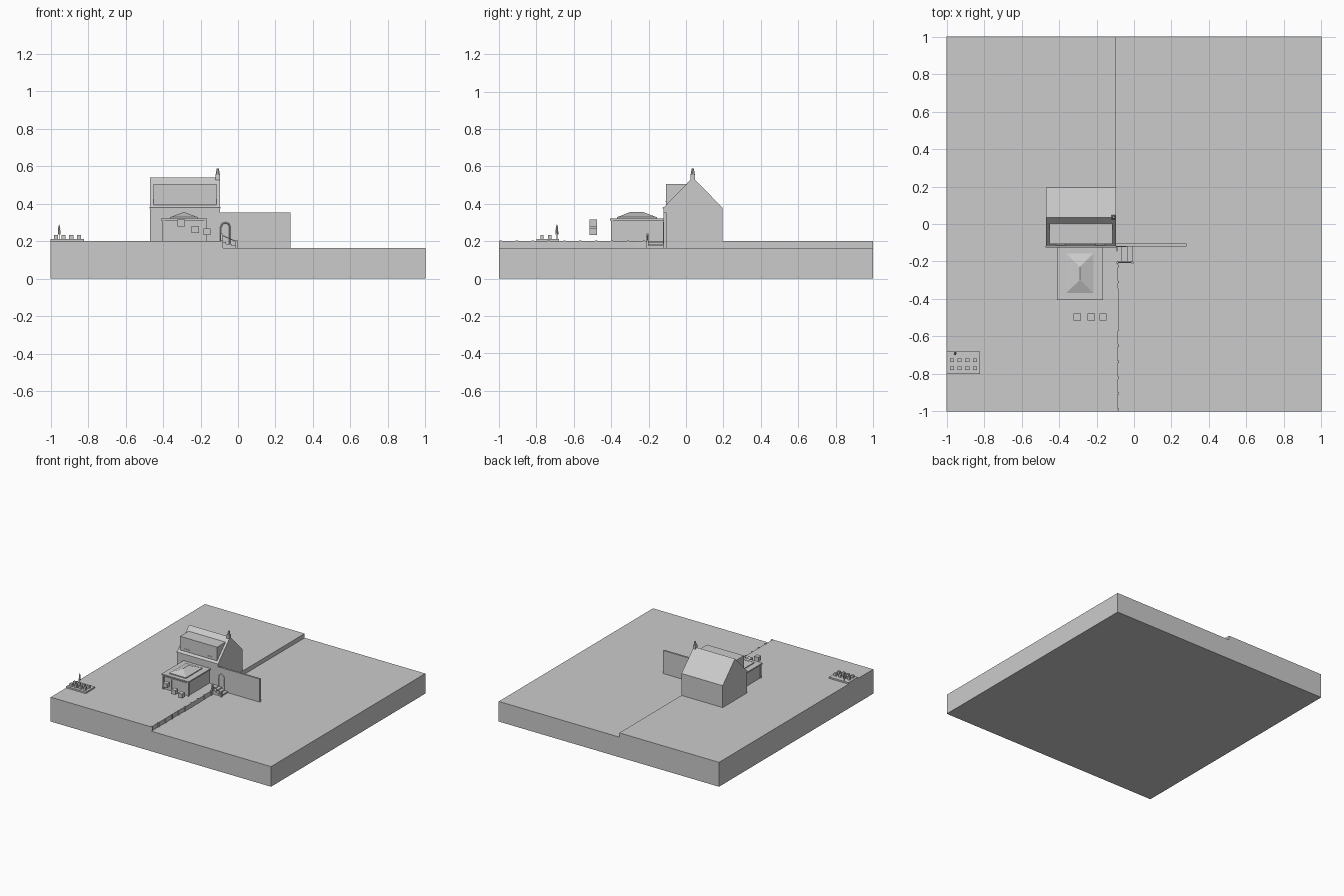
import bpy, random
random.seed(4)


def mesh(name, verts, faces):
    me = bpy.data.meshes.new(name)
    me.from_pydata(verts, [], faces)
    me.update()
    ob = bpy.data.objects.new(name, me)
    bpy.context.collection.objects.link(ob)
    return ob


def loft(name, a, b):
    n = len(a)
    faces = [tuple(range(n))[::-1], tuple(range(n, 2 * n))]
    faces += [(i, (i + 1) % n, n + (i + 1) % n, n + i) for i in range(n)]
    return mesh(name, list(a) + list(b), faces)


def box(name, x0, x1, y0, y1, z0, z1):
    r = [(x0, y0), (x1, y0), (x1, y1), (x0, y1)]
    return loft(name, [(x, y, z0) for x, y in r], [(x, y, z1) for x, y in r])


def along_x(name, pts, x0, x1):
    return loft(name, [(x0, y, z) for y, z in pts], [(x1, y, z) for y, z in pts])


def along_y(name, pts, y0, y1):
    pts = pts[::-1]
    return loft(name, [(x, y0, z) for x, z in pts], [(x, y1, z) for x, z in pts])


def cone(name, x, y, z0, z1, r0, r1, n=8):
    bpy.ops.mesh.primitive_cone_add(vertices=n, radius1=r0, radius2=r1, depth=z1 - z0,
                                    location=(x, y, (z0 + z1) / 2))
    bpy.context.object.name = name


# stepped ground with an uneven front terrace edge
G, L = 0.2, 0.165
edge = [(-0.085 + random.uniform(-0.003, 0.003), -1 + 0.08 * i) for i in range(10)]
edge += [(-0.085, -0.2), (-0.095, -0.12), (-0.095, 1)]
outline = [(-1, -1)] + edge + [(-1, 1)]
box("lower_ground", -1, 1, -1, 1, 0, L)
loft("upper_terrace", [(x, y, L) for x, y in outline], [(x, y, G) for x, y in outline])
for i in range(10):
    y = -0.99 + i * 0.085
    box("terrace_edge_stone", -0.091, -0.081, y - 0.006, y + 0.006, L, G + 0.004)

# house with gable ends
along_x("house", [(-0.12, G), (0.195, G), (0.195, 0.38), (0.036, 0.54), (-0.12, 0.38)],
        -0.47, -0.096)
along_x("front_eave", [(-0.126, 0.374), (-0.118, 0.374), (-0.118, 0.383), (-0.126, 0.38)],
        -0.472, -0.094)

# flat-topped dormer
along_x("dormer", [(-0.108, 0.395), (-0.106, 0.392), (0.002, 0.5), (0.002, 0.506), (-0.108, 0.506)],
        -0.45, -0.115)
for x in (-0.39, -0.18):
    box("dormer_sill", x - 0.025, x + 0.025, -0.111, -0.107, 0.412, 0.416)

# chimney with pot
box("chimney", -0.121, -0.097, 0.024, 0.048, 0.51, 0.557)
cone("chimney_pot", -0.108, 0.036, 0.557, 0.588, 0.011, 0.006)

# front extension
box("extension_walls", -0.4, -0.175, -0.395, -0.12, G, 0.315)
for x in (-0.405, -0.18):
    box("extension_corner_post", x, x + 0.012, -0.402, -0.39, G, 0.315)
box("extension_roof", -0.411, -0.165, -0.405, -0.12, 0.312, 0.322)
for x in (-0.326, -0.25):
    box("door_frame", x - 0.002, x + 0.002, -0.398, -0.394, G, 0.3)
box("door_head", -0.39, -0.185, -0.398, -0.394, 0.298, 0.303)

# hipped roof lantern
box("lantern_kerb", -0.363, -0.214, -0.37, -0.155, 0.322, 0.329)
mesh("roof_lantern",
     [(-0.36, -0.367, 0.329), (-0.217, -0.367, 0.329), (-0.217, -0.158, 0.329),
      (-0.36, -0.158, 0.329), (-0.289, -0.298, 0.356), (-0.289, -0.23, 0.356)],
     [(0, 1, 4), (1, 2, 5, 4), (2, 3, 5), (3, 0, 4, 5), (3, 2, 1, 0)])

# garden wall and arched door frame
box("garden_wall", -0.096, 0.28, -0.119, -0.104, L, 0.354)
cu = bpy.data.curves.new("arched_door_frame", 'CURVE')
cu.dimensions = '3D'
cu.bevel_depth = 0.004
cu.bevel_resolution = 0
sp = cu.splines.new('POLY')
arch = [(-0.091, 0.2), (-0.091, 0.275), (-0.085, 0.292), (-0.067, 0.3),
        (-0.049, 0.292), (-0.043, 0.275), (-0.043, 0.185)]
sp.points.add(len(arch) - 1)
for p, (x, z) in zip(sp.points, arch):
    p.co = (x, -0.12, z, 1)
bpy.context.collection.objects.link(bpy.data.objects.new("arched_door_frame", cu))

# steps down beside the wall, with handrail
for i in range(3):
    x = -0.09 + i * 0.027
    box("step", x, x + 0.027, -0.2, -0.12, L, 0.196 - i * 0.01)
for x, z in ((-0.088, 0.2), (-0.008, L)):
    box("rail_post", x - 0.006, x + 0.006, -0.212, -0.2, z - 0.005, z + 0.042)
along_y("handrail", [(-0.088, 0.23), (-0.008, 0.195), (-0.008, 0.201), (-0.088, 0.236)],
        -0.208, -0.203)

# floating blocks in front of the extension
for x, z in ((-0.303, 0.297), (-0.228, 0.262), (-0.166, 0.25)):
    box("block", x - 0.019, x + 0.019, -0.515, -0.477, z - 0.018, z + 0.018)

# vegetable bed and scarecrow
box("vegetable_bed", -1, -0.822, -0.8, -0.68, G, 0.212)
for i in range(4):
    for y in (-0.77, -0.728):
        x = -0.972 + i * 0.041
        box("plant", x - 0.011, x + 0.011, y - 0.009, y + 0.009, 0.212, 0.234)
box("scarecrow_pole", -0.956, -0.952, -0.692, -0.688, 0.212, 0.25)
cone("scarecrow_body", -0.954, -0.69, 0.235, 0.268, 0.008, 0.006, 6)
cone("scarecrow_hat", -0.954, -0.69, 0.268, 0.29, 0.007, 0.001, 6)
